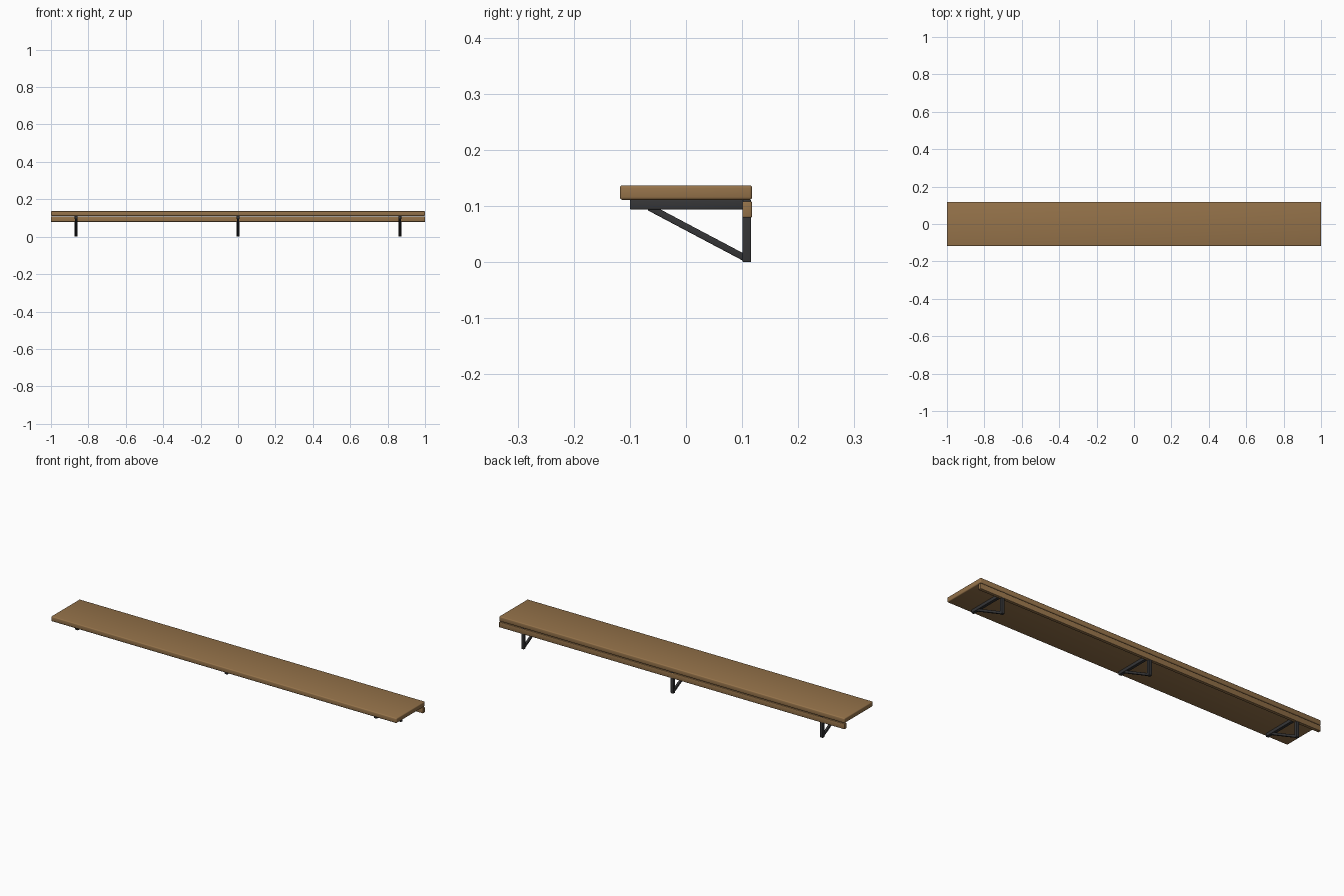
import bpy
import math

cube = bpy.data.objects.get("Cube")
if cube:
    bpy.data.objects.remove(cube, do_unlink=True)


def material(name, color):
    m = bpy.data.materials.new(name)
    m.use_nodes = True
    m.diffuse_color = color
    m.node_tree.nodes["Principled BSDF"].inputs["Base Color"].default_value = color
    return m


wood = material("warm wood", (0.30, 0.17, 0.068, 1))
metal = material("dark metal", (0.036, 0.036, 0.038, 1))


def box(name, center, size, mat, bevel, tilt=0.0):
    """Rounded bar, optionally tilted about x."""
    bpy.ops.mesh.primitive_cube_add(size=1, location=center)
    ob = bpy.context.object
    ob.name = name
    ob.scale = size
    bpy.ops.object.transform_apply(location=False, rotation=False, scale=True)
    ob.rotation_euler.x = tilt
    ob.data.materials.append(mat)
    mod = ob.modifiers.new("rounded edges", "BEVEL")
    mod.width = bevel
    mod.segments = 3
    bpy.ops.object.modifier_apply(modifier=mod.name)
    bpy.ops.object.shade_smooth_by_angle(angle=math.radians(35))
    return ob


# Shelf board and the rail along its back
box("shelf_board", (0, 0, 0.124), (2, 0.236, 0.026), wood, 0.005)
box("back_rail", (0, 0.109, 0.094), (2, 0.017, 0.029), wood, 0.0025)

# Three triangular brackets
brace_start, brace_end = (-0.066, 0.098), (0.106, 0.007)
dy = brace_end[0] - brace_start[0]
dz = brace_end[1] - brace_start[1]
mid_y = (brace_start[0] + brace_end[0]) / 2
mid_z = (brace_start[1] + brace_end[1]) / 2
for side, x in (("right", -0.865), ("middle", 0), ("left", 0.865)):
    box(side + "_bracket_post", (x, 0.1085, 0.0555), (0.016, 0.0155, 0.111), metal, 0.002)
    box(side + "_bracket_arm", (x, 0.001, 0.1025), (0.016, 0.202, 0.017), metal, 0.002)
    box(side + "_bracket_brace", (x, mid_y, mid_z), (0.012, math.hypot(dy, dz), 0.012),
        metal, 0.002, math.atan2(dz, dy))
